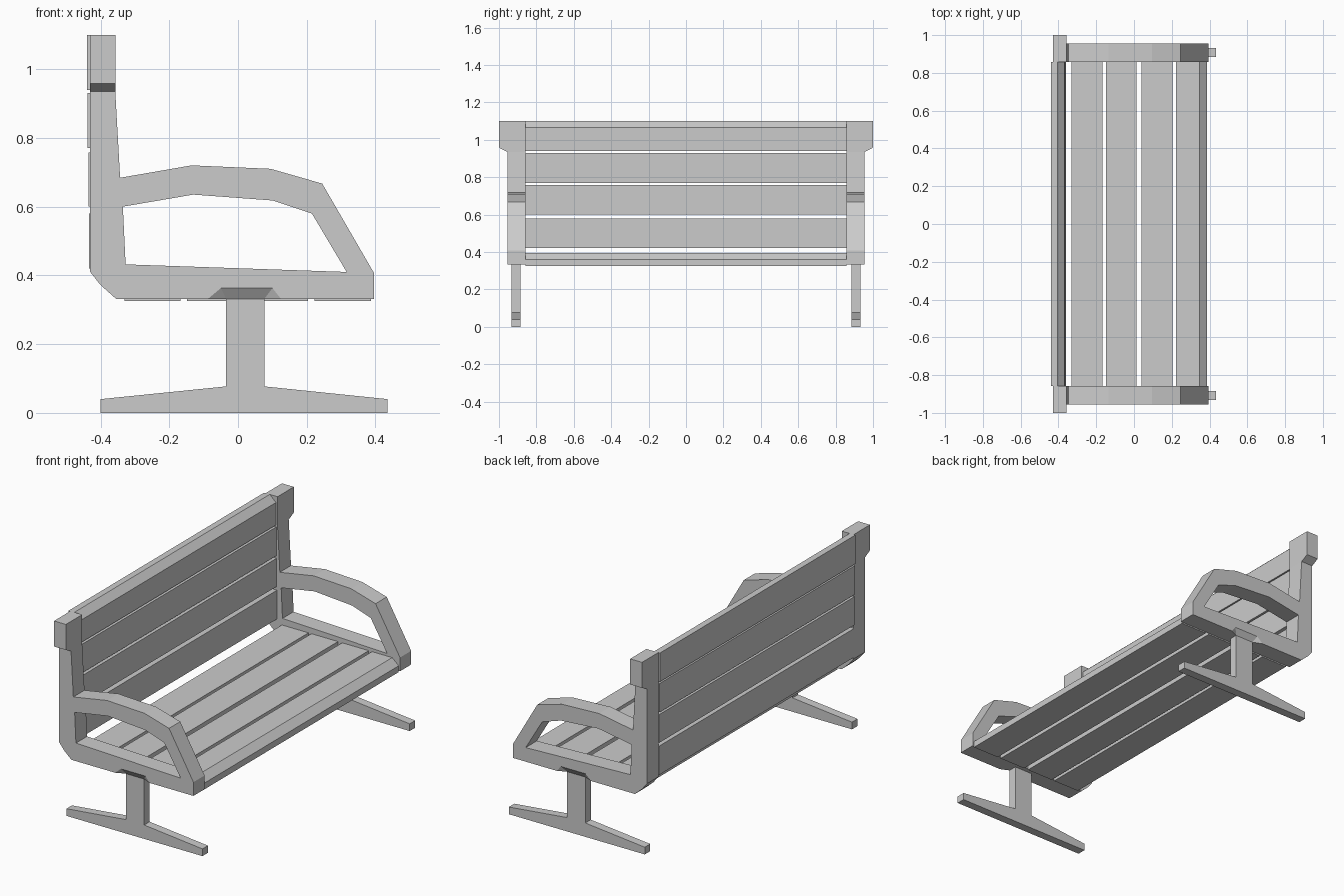
import bpy, bmesh
from mathutils import Vector

if "Cube" in bpy.data.objects:
    bpy.data.objects.remove(bpy.data.objects["Cube"])


def new_object(name, bm):
    bmesh.ops.recalc_face_normals(bm, faces=bm.faces[:])
    mesh = bpy.data.meshes.new(name)
    bm.to_mesh(mesh)
    bm.free()
    ob = bpy.data.objects.new(name, mesh)
    bpy.context.collection.objects.link(ob)
    return ob


def prism(name, pts, a, b, axis='Y'):
    """Extrude an (x, z) profile along Y, or a (y, z) profile along X."""
    bm = bmesh.new()
    place = (lambda u, w, t: (u, t, w)) if axis == 'Y' else (lambda u, w, t: (t, u, w))
    face = bm.faces.new([bm.verts.new(place(u, w, a)) for u, w in pts])
    geo = bmesh.ops.extrude_face_region(bm, geom=[face])['geom']
    verts = [v for v in geo if isinstance(v, bmesh.types.BMVert)]
    step = Vector((0, b - a, 0)) if axis == 'Y' else Vector((b - a, 0, 0))
    bmesh.ops.translate(bm, verts=verts, vec=step)
    return new_object(name, bm)


def hull(name, pts):
    bm = bmesh.new()
    for p in pts:
        bm.verts.new(p)
    bmesh.ops.convex_hull(bm, input=bm.verts[:])
    return new_object(name, bm)


def cut(ob, cutter):
    cutter.hide_render = True
    mod = ob.modifiers.new("cut", 'BOOLEAN')
    mod.operation = 'DIFFERENCE'
    mod.solver = 'EXACT'
    mod.object = cutter
    bpy.context.view_layer.objects.active = ob
    bpy.ops.object.modifier_apply(modifier=mod.name)
    bpy.data.objects.remove(cutter)


def mirror_y(ob, centre):
    mod = ob.modifiers.new("mirror", 'MIRROR')
    mod.use_axis = (False, True, False)
    mod.mirror_object = None
    mod.use_mirror_merge = False


IN, OUT = 0.857, 0.955

# side frame: back post, armrest and seat rail in one profile
frame = prism("side_frame", [
    (-0.43, 0.41), (-0.40, 0.372), (-0.355, 0.332), (0.395, 0.332), (0.395, 0.408),
    (0.245, 0.667), (0.095, 0.71), (-0.135, 0.72), (-0.343, 0.684),
    (-0.357, 0.935), (-0.43, 0.935)], IN, OUT)
cut(frame, prism("arm_opening", [
    (-0.327, 0.432), (0.316, 0.41), (0.215, 0.58), (0.10, 0.618),
    (-0.13, 0.635), (-0.335, 0.60)], IN - 0.1, OUT + 0.1))

# sloped notch above the leg on the outer face
notch = [(-0.035, 0.933, 0.332), (0.077, 0.933, 0.332),
         (-0.139, 0.977, 0.332), (0.173, 0.977, 0.332)]
notch += [(x, y, 0.30) for x, y, z in notch]
notch += [(-0.065, 0.977, 0.394), (0.123, 0.977, 0.394)]
cut(frame, hull("notch_cutter", notch))

# wide block on top of each post
cap = prism("post_cap", [(IN, 0.935), (OUT, 0.935), (1.0, 0.958), (1.0, 1.10), (IN, 1.10)],
            -0.43, -0.357, 'X')

# leg and foot as an upside-down T
leg = prism("leg", [
    (-0.40, 0), (0.435, 0), (0.435, 0.04), (0.077, 0.077), (0.077, 0.36),
    (-0.035, 0.36), (-0.035, 0.077), (-0.40, 0.04)], 0.885, 0.933)

for ob in (frame, cap, leg):
    mirror_y(ob, 0)

# seat slats, the front one with a bevelled edge
for i, (x0, x1) in enumerate([(-0.33, -0.167), (-0.149, 0.014), (0.04, 0.203), (0.223, 0.387)]):
    top = [(x1, 0.36), (x1 - 0.04, 0.395)] if i == 3 else [(x1, 0.395)]
    prism(f"seat_slat_{i + 1}", [(x0, 0.325), (x1, 0.325)] + top + [(x0, 0.395)], -IN, IN)

# back slats, the top one with a bevelled edge
for i, (z0, z1) in enumerate([(0.42, 0.58), (0.60, 0.757), (0.77, 0.93), (0.94, 1.10)]):
    x0 = -0.433 - 0.0023 * i
    x1 = x0 + 0.073
    top = [(x1, z1 - 0.035), (x1 - 0.038, z1)] if i == 3 else [(x1, z1)]
    prism(f"back_slat_{i + 1}", [(x0, z0), (x1, z0)] + top + [(x0, z1)], -IN, IN)
